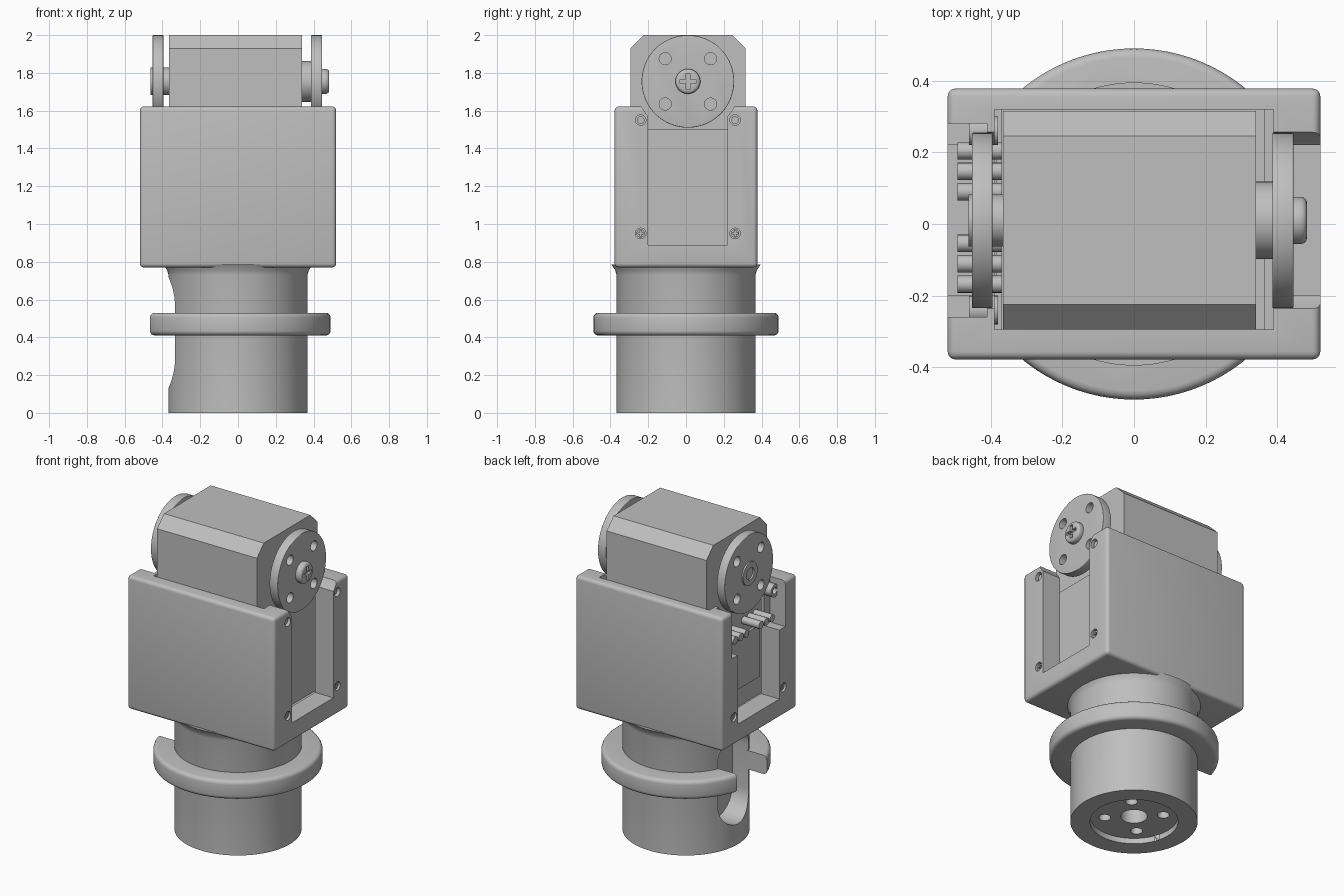
import bpy, bmesh, math
from mathutils import Matrix, Vector

if "Cube" in bpy.data.objects:
    bpy.data.objects.remove(bpy.data.objects["Cube"])

grey = bpy.data.materials.new("light grey plastic")
grey.use_nodes = True
COLOUR = (0.52, 0.52, 0.52, 1)
grey.diffuse_color = COLOUR
grey.node_tree.nodes["Principled BSDF"].inputs["Base Color"].default_value = COLOUR


def make(name, bm):
    bmesh.ops.recalc_face_normals(bm, faces=bm.faces)
    mesh = bpy.data.meshes.new(name)
    bm.to_mesh(mesh)
    bm.free()
    mesh.materials.append(grey)
    ob = bpy.data.objects.new(name, mesh)
    bpy.context.collection.objects.link(ob)
    return ob


def round_edges(bm, edges, width):
    if width:
        bmesh.ops.bevel(bm, geom=list(edges), offset=width, segments=4,
                        profile=0.5, affect='EDGES')


def box(name, x0, x1, y0, y1, z0, z1, bevel=0):
    bm = bmesh.new()
    bmesh.ops.create_cube(bm, size=1)
    bmesh.ops.scale(bm, verts=bm.verts, vec=(x1 - x0, y1 - y0, z1 - z0))
    bmesh.ops.translate(bm, verts=bm.verts,
                        vec=((x0 + x1) / 2, (y0 + y1) / 2, (z0 + z1) / 2))
    round_edges(bm, bm.edges, bevel)
    return make(name, bm)


def rod(name, axis, a, b, u, v, r, bevel=0, sides=48):
    """Cylinder along x (u, v = y, z) or along z (u, v = x, y)."""
    bm = bmesh.new()
    bmesh.ops.create_cone(bm, cap_ends=True, segments=sides, radius1=r, radius2=r, depth=b - a)
    round_edges(bm, [e for e in bm.edges if abs(e.verts[0].co.z - e.verts[1].co.z) < 1e-5], bevel)
    mid = (a + b) / 2
    if axis == 'x':
        bmesh.ops.rotate(bm, verts=bm.verts, matrix=Matrix.Rotation(math.pi / 2, 3, 'Y'))
        bmesh.ops.translate(bm, verts=bm.verts, vec=(mid, u, v))
    else:
        bmesh.ops.translate(bm, verts=bm.verts, vec=(u, v, mid))
    return make(name, bm)


def prism(name, points, x0, x1):
    """Outline in y, z extruded along x."""
    bm = bmesh.new()
    face = bm.faces.new([bm.verts.new((x0, y, z)) for y, z in points])
    out = bmesh.ops.extrude_face_region(bm, geom=[face])
    bmesh.ops.translate(bm, vec=(x1 - x0, 0, 0),
                        verts=[g for g in out["geom"] if isinstance(g, bmesh.types.BMVert)])
    return make(name, bm)


def lathe(name, profile, steps=96):
    bm = bmesh.new()
    verts = [bm.verts.new((r, 0, z)) for r, z in profile]
    edges = [bm.edges.new(pair) for pair in zip(verts, verts[1:])]
    bmesh.ops.spin(bm, geom=verts + edges, cent=(0, 0, 0), axis=(0, 0, 1),
                   angle=math.tau, steps=steps)
    bmesh.ops.remove_doubles(bm, verts=bm.verts, dist=1e-4)
    return make(name, bm)


def cut(ob, *cutters):
    for c in cutters:
        mod = ob.modifiers.new("cut", 'BOOLEAN')
        mod.operation, mod.solver, mod.object = 'DIFFERENCE', 'EXACT', c
    graph = bpy.context.evaluated_depsgraph_get()
    graph.update()
    mesh = bpy.data.meshes.new_from_object(ob.evaluated_get(graph))
    ob.modifiers.clear()
    ob.data = mesh
    for c in cutters:
        bpy.data.objects.remove(c)


def slot(name, half, z0, z1):
    arc = [math.pi * i / 20 for i in range(21)]
    pts = [(half * math.cos(t), z1 - half + half * math.sin(t)) for t in arc]
    pts += [(-half * math.cos(t), z0 + half - half * math.sin(t)) for t in arc]
    return prism(name, pts, -0.7, -0.22)


# Neck tube with cable slot and recessed horn underneath
AY, AZ = 0.01, 1.755      # tilt axis
neck = lathe("neck", [(0, 0), (0.368, 0), (0.368, 0.73), (0.375, 0.755), (0.395, 0.785), (0, 0.785)])
recess = rod("cutter", 'z', -0.1, 0.035, 0, 0, 0.255)
holes = [rod("cutter", 'z', -0.1, 0.1, 0.17 * math.cos(a), 0.17 * math.sin(a), 0.035, sides=24)
         for a in (math.pi / 4 + i * math.pi / 2 for i in range(4))]
cut(neck, slot("cutter", 0.155, 0.13, 0.72), recess,
    rod("cutter", 'z', -0.1, 0.14, 0, 0, 0.077), *holes)

# Collar ring with a gap on the slot side
collar = rod("collar", 'z', 0.41, 0.53, 0, 0, 0.49, 0.025, 96)
cut(collar, box("cutter", -0.7, -0.22, -0.15, 0.15, 0.3, 0.6),
    rod("cutter", 'z', 0.3, 0.6, 0, 0, 0.36, sides=96))

# Bracket housing with side windows
housing = box("housing", -0.52, 0.52, -0.378, 0.378, 0.77, 1.622, 0.022)
screws = [(y, z) for y in (-0.24, 0.26) for z in (0.95, 1.55)]
cutters = [box("cutter", -0.39, 0.39, -0.295, 0.32, 0.88, 1.8),
           box("cutter", -0.7, 0.7, -0.2, 0.22, 0.89, 1.8),
           box("cutter", -0.7, -0.41, -0.26, 0.28, 1.33, 1.8)]
for x0, x1 in ((0.3, 0.7), (-0.7, -0.3)):
    cutters.append(rod("cutter", 'x', x0, x1, AY, AZ, 0.28, sides=64))
for y, z in screws:
    cutters.append(rod("cutter", 'x', 0.49, 0.7, y, z, 0.028, sides=20))
    if z < 1.3:
        cutters.append(rod("cutter", 'x', -0.7, -0.49, y, z, 0.028, sides=20))
cut(housing, *cutters)

# Small housing screws
for y, z in screws:
    if z < 1.3:
        for x0, x1 in ((0.48, 0.51), (-0.51, -0.48)):
            head = rod("housing_screw", 'x', x0, x1, y, z, 0.022, sides=20)
            cut(head, *[box("cutter", x0 + 0.02 if x0 > 0 else -0.6, 0.6 if x0 > 0 else x1 - 0.02,
                            y - w, y + w, z - h, z + h)
                        for w, h in ((0.004, 0.015), (0.015, 0.004))])
    else:
        rod("housing_screw", 'x', 0.47, 0.505, y, z, 0.02, sides=20)
        tab = rod("screw_tab", 'x', -0.46, -0.38, y, z, 0.04, sides=24)
        cut(tab, rod("cutter", 'x', -0.6, -0.42, y, z, 0.02, sides=20))

# Motor: upper chamfered block and lower block
outline = [(-0.295, 0.9), (0.315, 0.9), (0.315, 1.93), (0.245, 2), (-0.225, 2), (-0.295, 1.93)]
prism("motor_body", outline, -0.365, 0.34)
box("lower_motor", -0.37, 0.365, -0.295, 0.32, 0.88, 1.5)
box("motor_side_panel", -0.385, -0.3, -0.19, 0.21, 1.0, 1.33)

# Connector pins
for start in (0.09, -0.168):
    for i in range(3):
        rod("connector_pin", 'x', -0.493, -0.36, start + i * 0.057, 1.41, 0.024, sides=20)


def horn(name, x0, x1):
    disc = rod(name, 'x', x0, x1, AY, AZ, 0.245, 0.004, 80)
    cut(disc, *[rod("cutter", 'x', x0 - 0.1, x1 + 0.1, AY + sy * 0.12, AZ + sz * 0.12, 0.032, sides=24)
                for sy in (-1, 1) for sz in (-1, 1)])


# Drive horn with cross-head screw
horn("drive_horn", 0.386, 0.445)
rod("drive_shaft", 'x', 0.33, 0.39, AY, AZ, 0.108)
screw = rod("drive_screw", 'x', 0.43, 0.483, AY, AZ, 0.066, 0.018)
cut(screw, *[box("cutter", 0.462, 0.6, AY - w, AY + w, AZ - h, AZ + h)
             for w, h in ((0.01, 0.043), (0.043, 0.01))])

# Idler horn with hollow boss
horn("idler_horn", -0.452, -0.395)
boss = rod("idler_boss", 'x', -0.462, -0.355, AY, AZ, 0.073)
cut(boss, rod("cutter", 'x', -0.6, -0.42, AY, AZ, 0.038, sides=24))

# Smooth shading with sharp edges
bpy.ops.object.select_all(action='DESELECT')
for ob in bpy.context.collection.objects:
    if ob.type == 'MESH' and grey.name in ob.data.materials:
        ob.select_set(True)
        bpy.context.view_layer.objects.active = ob
bpy.ops.object.shade_smooth_by_angle(angle=math.radians(30))
